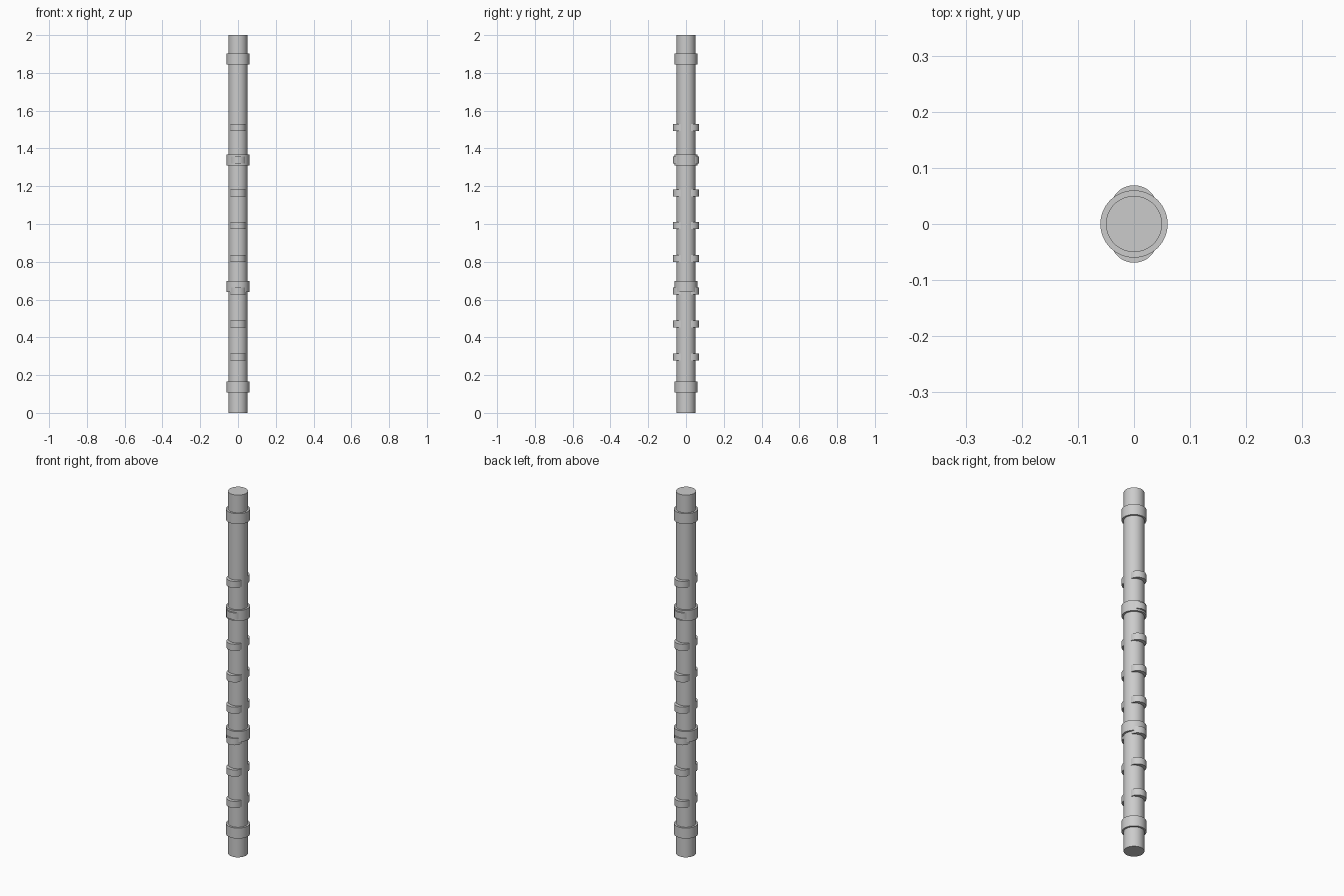
import bpy
import math

cube = bpy.data.objects.get("Cube")
if cube:
    bpy.data.objects.remove(cube, do_unlink=True)

metal = bpy.data.materials.new("light_grey")
metal.use_nodes = True
GREY = (0.6, 0.6, 0.6, 1)
metal.diffuse_color = GREY
metal.node_tree.nodes["Principled BSDF"].inputs["Base Color"].default_value = GREY


def disc(name, radius, height, z, y=0.0):
    """Upright smooth cylinder centred at height z."""
    bpy.ops.mesh.primitive_cylinder_add(
        vertices=64, radius=radius, depth=height, location=(0, y, z))
    obj = bpy.context.object
    obj.name = name
    obj.data.materials.append(metal)
    bpy.ops.object.shade_smooth_by_angle(angle=math.radians(30))
    return obj


# Main pole
disc("pole", 0.05, 2.0, 1.0)

# Wide collars around the pole
for i, z in enumerate((0.137, 0.67, 1.338, 1.873)):
    disc(f"collar_{i + 1}", 0.06, 0.058, z)

# Pairs of rounded lugs, front and back, evenly spaced up the pole
for i in range(8):
    z = 0.297 + i * 0.1735
    for side, y in (("front", -0.027), ("back", 0.027)):
        disc(f"{side}_lug_{i + 1}", 0.042, 0.037, z, y)
